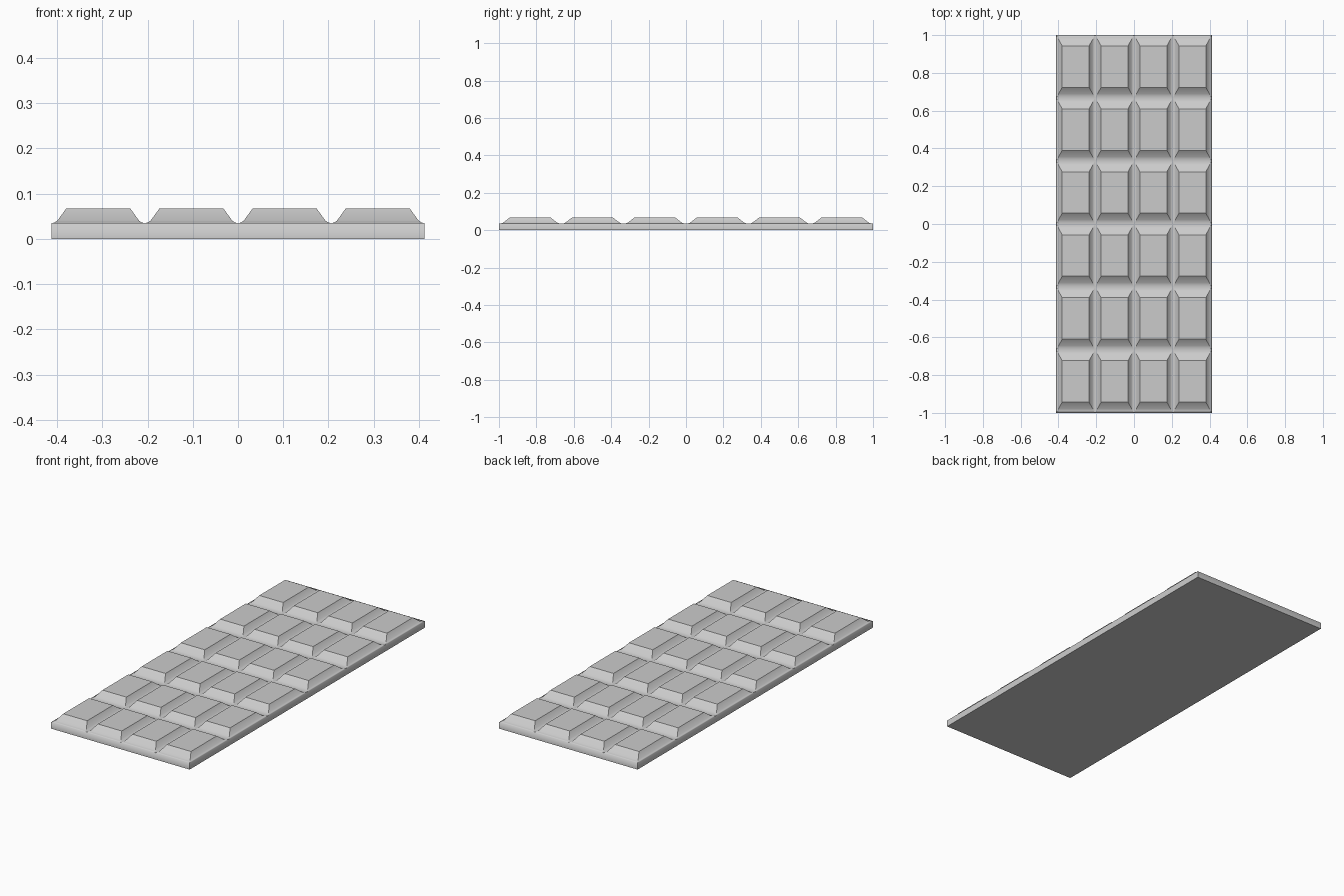
import bpy, bmesh

if "Cube" in bpy.data.objects:
    bpy.data.objects.remove(bpy.data.objects["Cube"])

COLS, ROWS = 4, 6
HX, HY = 0.412, 1.0               # half size of the slab
DX, DY = 2 * HX / COLS, 2 * HY / ROWS
INX, INY = 0.032, 0.057           # slope width of each segment
# slope profile: (fraction of inset, height)
PROFILE = [(0, 0.035), (0.2, 0.0362), (0.4, 0.0405), (1, 0.067)]

bm = bmesh.new()


def ring(cx, cy, inset, z):
    hx, hy = DX / 2 - INX * inset, DY / 2 - INY * inset
    return [bm.verts.new((cx + sx * hx, cy + sy * hy, z))
            for sx, sy in ((-1, -1), (1, -1), (1, 1), (-1, 1))]


def mark_sharp(a, b):
    bm.edges.get((a, b)).smooth = False


def segment(i, j):
    cx, cy = -HX + (i + 0.5) * DX, -HY + (j + 0.5) * DY
    base = ring(cx, cy, 0, 0)
    rings = [ring(cx, cy, f, z) for f, z in PROFILE]
    bm.faces.new(base[::-1])
    bm.faces.new(rings[-1])
    # mitred sloping sides
    for lo, hi in zip(rings, rings[1:]):
        for k in range(4):
            n = (k + 1) % 4
            bm.faces.new((lo[k], lo[n], hi[n], hi[k]))
        for k in range(4):
            mark_sharp(lo[k], hi[k])
    for k in range(4):
        mark_sharp(rings[-1][k], rings[-1][(k + 1) % 4])
    # outer walls only where the segment meets the slab border
    border = (j == 0, i == COLS - 1, j == ROWS - 1, i == 0)
    for k in range(4):
        if border[k]:
            n = (k + 1) % 4
            bm.faces.new((base[k], base[n], rings[0][n], rings[0][k]))
            mark_sharp(base[k], base[n])


for i in range(COLS):
    for j in range(ROWS):
        segment(i, j)

bmesh.ops.remove_doubles(bm, verts=bm.verts, dist=1e-4)
bmesh.ops.recalc_face_normals(bm, faces=bm.faces)

# keep the four upright corners crisp
for e in bm.edges:
    a, b = e.verts
    if abs(a.co.x - b.co.x) < 1e-5 and abs(a.co.y - b.co.y) < 1e-5:
        if abs(abs(a.co.x) - HX) < 1e-4 and abs(abs(a.co.y) - HY) < 1e-4:
            e.smooth = False
for f in bm.faces:
    f.smooth = True

mesh = bpy.data.meshes.new("segmented_bar")
bm.to_mesh(mesh)
bm.free()
bpy.context.collection.objects.link(bpy.data.objects.new("segmented_bar", mesh))
